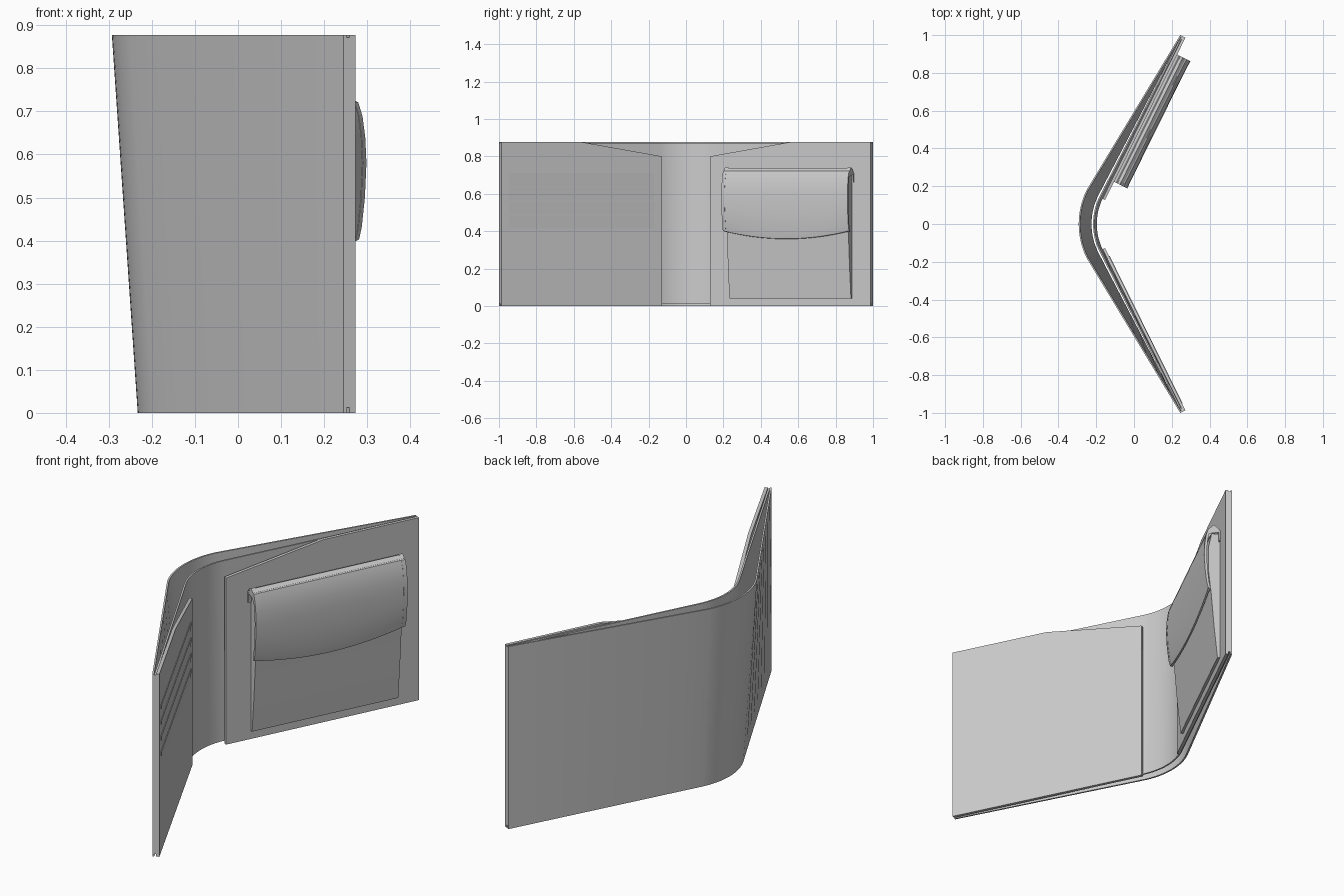
import bpy, bmesh, math

cube = bpy.data.objects.get("Cube")
if cube:
    bpy.data.objects.remove(cube, do_unlink=True)

# One leather colour
leather = bpy.data.materials.new("grey leather")
leather.use_nodes = True
grey = (0.6, 0.6, 0.6, 1)
leather.diffuse_color = grey
leather.node_tree.nodes["Principled BSDF"].inputs["Base Color"].default_value = grey

HALF = math.radians(26.35)       # angle of each wing from the y axis
S, C = math.sin(HALF), math.cos(HALF)
APEX, PANEL, END, HEIGHT = -0.216, 0.015, 1.1, 0.877
RADIUS = 0.31                    # spine bend


def wing(side, u, n, z):
    """Point on a wing: u along it from the spine, n out of its inner face."""
    return (APEX + S * u + C * n, side * (C * u - S * n), z)


def loft(name, rings):
    """Closed solid through a series of equal rings."""
    bm = bmesh.new()
    rows = [[bm.verts.new(p) for p in ring] for ring in rings]
    count = len(rows[0])
    for a, b in zip(rows, rows[1:]):
        for i in range(count):
            j = (i + 1) % count
            bm.faces.new((a[i], a[j], b[j], b[i]))
    bm.faces.new(rows[0])
    bm.faces.new(rows[-1])
    bmesh.ops.recalc_face_normals(bm, faces=bm.faces)
    mesh = bpy.data.meshes.new(name)
    bm.to_mesh(mesh)
    bm.free()
    mesh.materials.append(leather)
    ob = bpy.data.objects.new(name, mesh)
    bpy.context.collection.objects.link(ob)
    bpy.ops.object.select_all(action='DESELECT')
    ob.select_set(True)
    bpy.context.view_layer.objects.active = ob
    bpy.ops.object.shade_smooth_by_angle(angle=math.radians(25))
    return ob


# Rounded V path shared by the lining and the outer cover:
# (x, y, normal x, normal y, bulge factor)
centre = APEX + (RADIUS - PANEL) / C
u_start = (centre - RADIUS * C - APEX) * S + RADIUS * S * C
path = []
for k in range(-8, 9):
    a = HALF * k / 8
    nx, ny = -math.cos(a), math.sin(a)
    path.append((centre + RADIUS * nx, RADIUS * ny, nx, ny, 1.0))
for k in range(1, 9):
    f = k / 8
    u = u_start + (END - u_start) * f
    for side in (-1, 1):
        x, y, _ = wing(side, u, -PANEL, 0)
        item = (x, y, -C, side * S, 1 - f)
        if side < 0:
            path.insert(0, item)
        else:
            path.append(item)


def sheet(name, near, far, low, high, bulge_low, bulge_high):
    rings = []
    for x, y, nx, ny, f in path:
        ring = []
        for d, z, b in ((near, low, bulge_low), (far, low, bulge_low),
                        (far, high, bulge_high), (near, high, bulge_high)):
            d += b * f
            ring.append((x + nx * d, y + ny * d, z))
        rings.append(ring)
    return loft(name, rings)


sheet("lining", 0, 0.008, 0.013, 0.872, 0, 0.012)
sheet("outer_cover", 0.008, 0.016, 0, HEIGHT, 0.02, 0.08)

# Inner panels with a sloping top near the spine
outline = [(0.142, 0), (END, 0), (END, HEIGHT), (0.625, HEIGHT), (0.142, 0.8)]
for side, label in ((-1, "right"), (1, "left")):
    loft(label + "_inner_panel",
         [[wing(side, u, n, z) for u, z in outline] for n in (-PANEL, 0)])


def slot(name, side, top, drop):
    """Thin card pocket lip, tapering away downwards."""
    profile = [(-0.002, top), (0.003, top), (0, top - drop), (-0.002, top - drop)]
    loft(name, [[wing(side, u, n, z) for n, z in profile] for u in (0.19, 1.06)])


for i in range(4):
    slot("card_slot_%d" % (i + 1), -1, 0.71 - 0.075 * i, 0.07)

# Coin pouch body
pouch = [(-0.002, 0.04), (0.012, 0.04), (0.028, 0.2), (0.042, 0.38),
         (0.055, 0.5), (0.056, 0.62), (0.04, 0.7), (-0.002, 0.7)]
loft("coin_pouch", [[wing(1, u, n, z) for n, z in pouch] for u in (0.265, 0.99)])

# Flap wrapping over the pouch, with a bowed lower edge
curve = [(0.003, 0.66), (0.006, 0.71), (0.018, 0.732), (0.034, 0.738),
         (0.049, 0.725), (0.059, 0.69), (0.066, 0.64), (0.069, 0.58),
         (0.065, 0.5), (0.057, 0.43), (0.05, 0.4)]


def flap_ring(u, raise_by, thick):
    bow = 0.042 * (1 - ((u - 0.625) / 0.375) ** 2)
    outer, inner = [], []
    for i, (n, z) in enumerate(curve):
        a, b = curve[max(i - 1, 0)], curve[min(i + 1, len(curve) - 1)]
        tn, tz = b[0] - a[0], b[1] - a[1]
        size = math.hypot(tn, tz)
        on, oz = -tz / size, tn / size      # offset across the sheet
        if n > 0.04 and z < 0.58:
            z -= bow * (0.58 - z) / 0.18
        outer.append(wing(1, u, n - on * raise_by, z + oz * raise_by))
        inner.append(wing(1, u, n + on * (thick - raise_by),
                          z - oz * (thick - raise_by)))
    return outer + inner[::-1]


def flap(name, start, end, steps, raise_by, thick):
    loft(name, [flap_ring(start + (end - start) * k / steps, raise_by, thick)
                for k in range(steps + 1)])


flap("pouch_flap", 0.25, 1.0, 16, 0, 0.008)
flap("flap_edging_inner", 0.249, 0.268, 1, 0.003, 0.012)
flap("flap_edging_outer", 0.982, 1.001, 1, 0.003, 0.012)
